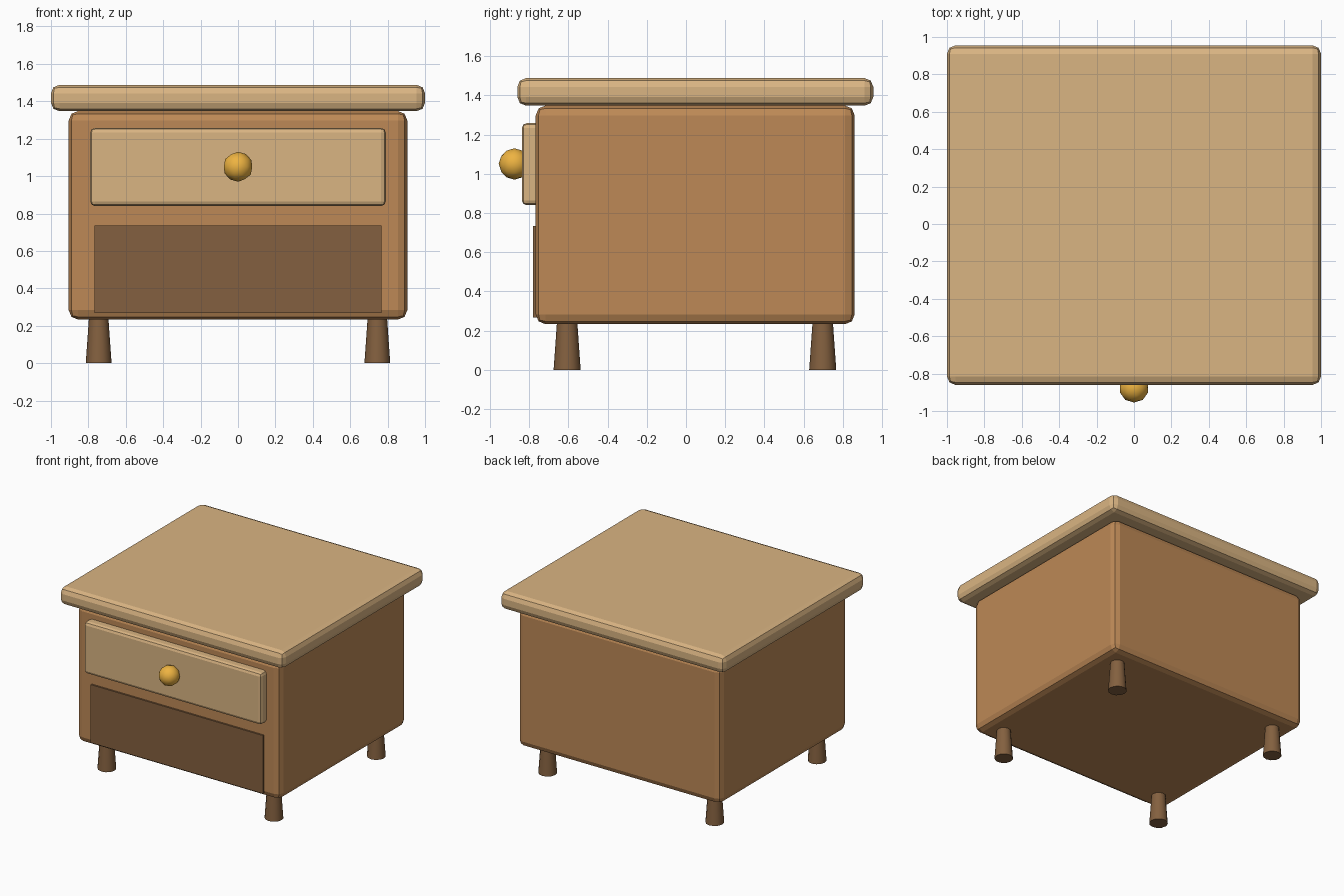
import bpy
from math import radians

if "Cube" in bpy.data.objects:
    bpy.data.objects.remove(bpy.data.objects["Cube"])


def material(name, rgb):
    m = bpy.data.materials.new(name)
    m.diffuse_color = (*rgb, 1)
    m.use_nodes = True
    m.node_tree.nodes["Principled BSDF"].inputs["Base Color"].default_value = m.diffuse_color
    return m


LIGHT_WOOD = material("light_wood", (0.70, 0.46, 0.225))
MID_WOOD = material("mid_wood", (0.51, 0.25, 0.093))
DARK_WOOD = material("dark_wood", (0.23, 0.118, 0.05))
LEG_WOOD = material("leg_wood", (0.23, 0.118, 0.05))
BRASS = material("brass", (0.85, 0.45, 0.053))


def finish(name, mat, angle=None):
    obj = bpy.context.object
    obj.name = name
    obj.data.materials.append(mat)
    if angle:
        bpy.ops.object.shade_smooth_by_angle(angle=radians(angle))
    return obj


def box(name, mat, x, y, z, bevel=0, segments=2):
    """Box from (min, max) pairs, with optional rounded edges."""
    bpy.ops.mesh.primitive_cube_add(size=1, location=[sum(r) / 2 for r in (x, y, z)])
    bpy.context.object.scale = [r[1] - r[0] for r in (x, y, z)]
    bpy.ops.object.transform_apply(location=False, rotation=False, scale=True)
    obj = finish(name, mat)
    if bevel:
        mod = obj.modifiers.new("rounded_edges", 'BEVEL')
        mod.width = bevel
        mod.segments = segments
    return obj


# Cabinet body and overhanging top
box("cabinet_body", MID_WOOD, (-0.905, 0.905), (-0.766, 0.86), (0.233, 1.348), 0.05)
box("table_top", LIGHT_WOOD, (-1, 1), (-0.86, 0.955), (1.347, 1.488), 0.045)

# Drawer front and lower recess panel
box("drawer_front", LIGHT_WOOD, (-0.79, 0.79), (-0.837, -0.74), (0.84, 1.258), 0.025)
box("lower_panel", DARK_WOOD, (-0.767, 0.767), (-0.78, -0.74), (0.267, 0.735))

# Round drawer knob
bpy.ops.mesh.primitive_ico_sphere_add(subdivisions=2, radius=0.08,
                                      location=(0, -0.875, 1.05))
finish("drawer_knob", BRASS, 50)

# Four legs, widening toward the floor
for side, x in (("left", -0.745), ("right", 0.745)):
    for end, y in (("front", -0.606), ("back", 0.697)):
        bpy.ops.mesh.primitive_cone_add(vertices=12, radius1=0.069, radius2=0.05,
                                        depth=0.27, location=(x, y, 0.135))
        finish(f"{end}_{side}_leg", LEG_WOOD, 40)
